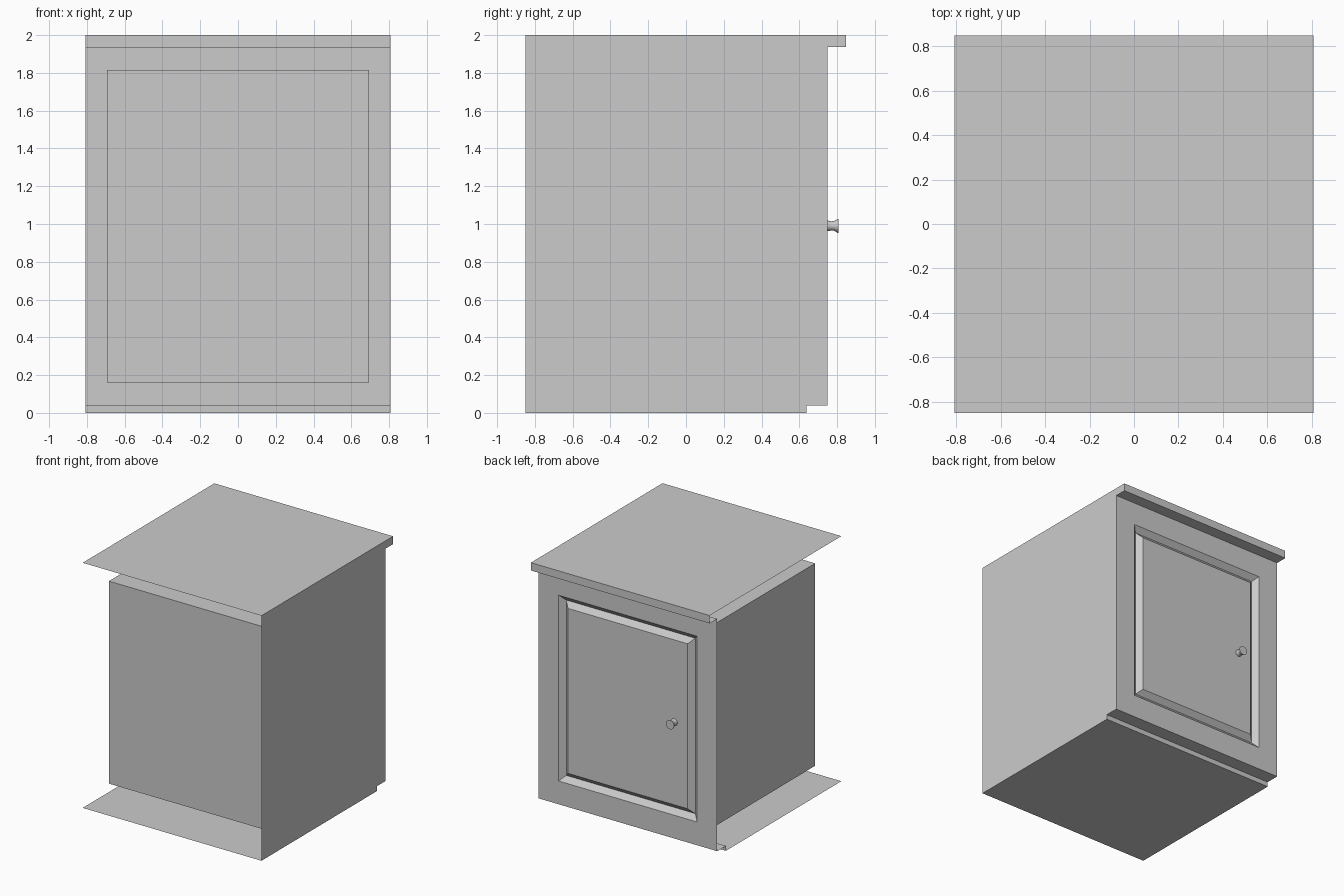
import bpy
import bmesh
import math

cube = bpy.data.objects.get("Cube")
if cube:
    bpy.data.objects.remove(cube, do_unlink=True)

# Single plain grey finish
grey = bpy.data.materials.new("plain_grey")
grey.use_nodes = True
grey.diffuse_color = (0.6, 0.6, 0.6, 1)
grey.node_tree.nodes["Principled BSDF"].inputs["Base Color"].default_value = (0.6, 0.6, 0.6, 1)

HALF_W = 0.807                 # half width of the cabinet
FRONT = 0.75                   # plane of the door side
KICK, LIP = 0.04, 1.936        # heights of toe kick and worktop lip
BOX_W, BOX_H, BOX_Z = 0.693, 0.826, 0.988   # half width, half height, centre of the inner box
BOX_BACK = -0.675


def finish(name, bm):
    mesh = bpy.data.meshes.new(name)
    bm.to_mesh(mesh)
    bm.free()
    mesh.materials.append(grey)
    obj = bpy.data.objects.new(name, mesh)
    bpy.context.collection.objects.link(obj)
    return obj


def rect(bm, half_w, half_h, y, zc=BOX_Z):
    """Upright rectangle of vertices, counter-clockwise seen from +y."""
    corners = [(1, -1), (-1, -1), (-1, 1), (1, 1)]
    return [bm.verts.new((sx * half_w, y, zc + sz * half_h)) for sx, sz in corners]


def bridge(bm, a, b):
    """Quads between two loops with the same number of vertices."""
    n = len(a)
    for i in range(n):
        j = (i + 1) % n
        bm.faces.new((a[i], a[j], b[j], b[i]))


# Outer shell: side profile swept across, open at the back and on one side
profile = [(-0.85, 0), (0.637, 0), (0.637, KICK), (FRONT, KICK),
           (FRONT, LIP), (0.847, LIP), (0.847, 2), (-0.85, 2)]
bm = bmesh.new()
left = [bm.verts.new((HALF_W, y, z)) for y, z in profile]
right = [bm.verts.new((-HALF_W, y, z)) for y, z in profile]
bm.faces.new(left)
for i in range(len(profile) - 1):
    if i != 3:                 # the door side is filled by the face frame
        bm.faces.new((left[i + 1], left[i], right[i], right[i + 1]))
finish("outer_shell", bm)

# Face frame around the door
bm = bmesh.new()
outer = rect(bm, HALF_W, (LIP - KICK) / 2, FRONT, (LIP + KICK) / 2)
bridge(bm, outer, rect(bm, BOX_W, BOX_H, FRONT))
finish("face_frame", bm)

# Inner box, open toward the door
bm = bmesh.new()
back = rect(bm, BOX_W, BOX_H, BOX_BACK)
bridge(bm, back, rect(bm, BOX_W, BOX_H, FRONT))
bm.faces.new(back[::-1])
finish("inner_box", bm)

# Door: flat border, V groove, flush centre panel
bm = bmesh.new()
loop = rect(bm, BOX_W, BOX_H, FRONT)
for inset, depth in [(0.068, 0), (0.1105, 0.038), (0.153, 0)]:
    inner = rect(bm, BOX_W - inset, BOX_H - inset, FRONT - depth)
    bridge(bm, loop, inner)
    loop = inner
bm.faces.new(loop)
finish("door", bm)

# Door knob: turned profile along y
SIDES = 24
bm = bmesh.new()
loop = None
for radius, y in [(0.028, 0), (0.024, 0.02), (0.026, 0.035), (0.037, 0.053), (0.037, 0.057)]:
    ring = []
    for k in range(SIDES):
        a = math.tau * k / SIDES
        ring.append(bm.verts.new((-0.42 - radius * math.cos(a), FRONT + y,
                                  0.99 + radius * math.sin(a))))
    if loop:
        bridge(bm, loop, ring)
    loop = ring
bm.faces.new(loop)
bmesh.ops.recalc_face_normals(bm, faces=bm.faces)
knob = finish("door_knob", bm)
bpy.context.view_layer.objects.active = knob
knob.select_set(True)
bpy.ops.object.shade_smooth_by_angle(angle=math.radians(40))
